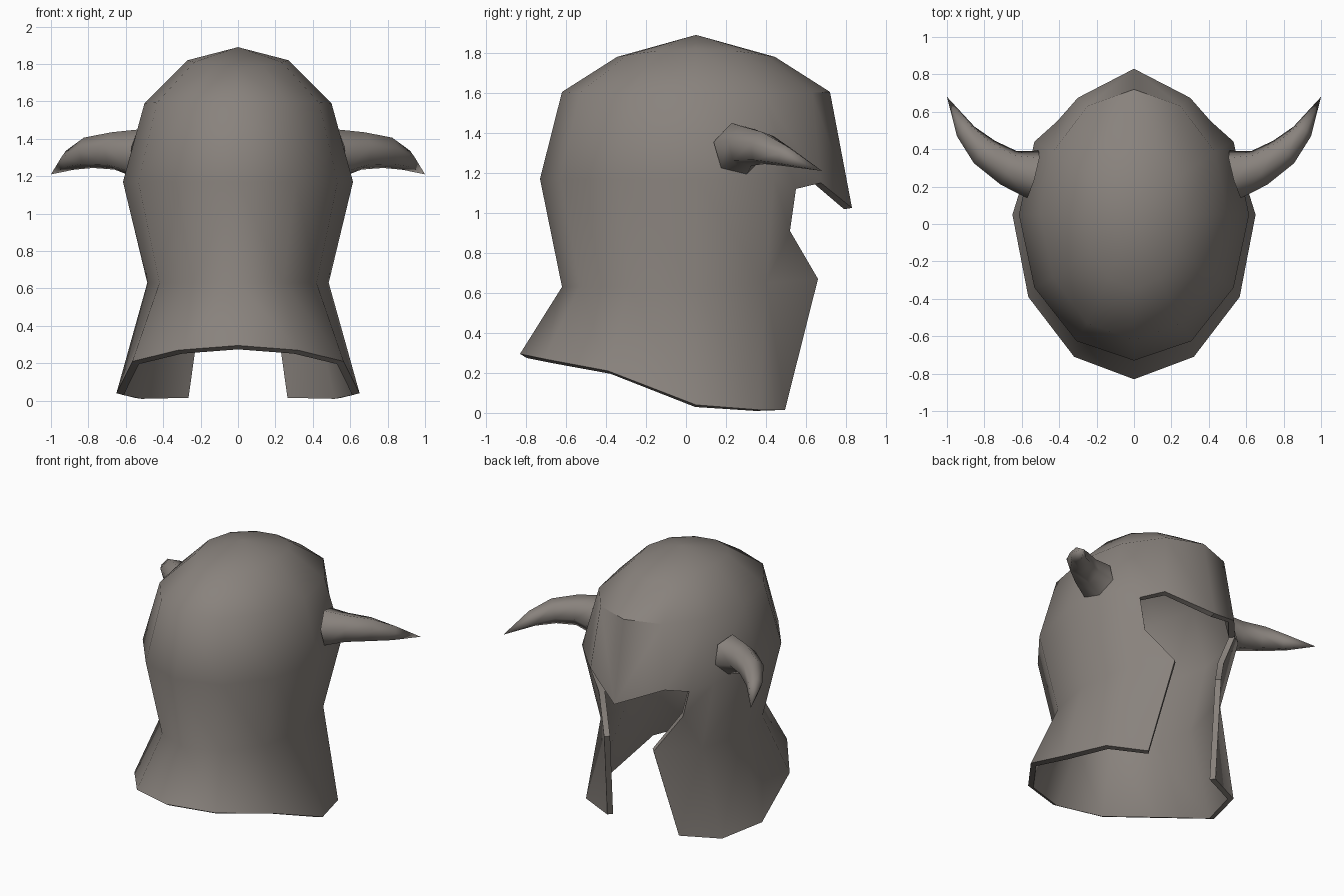
import bpy, bmesh, math
from mathutils import Vector

if "Cube" in bpy.data.objects:
    bpy.data.objects.remove(bpy.data.objects["Cube"])

metal = bpy.data.materials.new("warm grey")
metal.diffuse_color = (0.25, 0.225, 0.205, 1)
metal.use_nodes = True
metal.node_tree.nodes["Principled BSDF"].inputs["Base Color"].default_value = metal.diffuse_color


def finish(ob, angle):
    """Apply modifiers, colour and shade."""
    ob.data.materials.append(metal)
    bpy.ops.object.select_all(action='DESELECT')
    ob.select_set(True)
    bpy.context.view_layer.objects.active = ob
    bpy.ops.object.convert(target='MESH')
    bpy.ops.object.shade_smooth_by_angle(angle=math.radians(angle))


def make(name, bm):
    me = bpy.data.meshes.new(name)
    bm.to_mesh(me)
    bm.free()
    ob = bpy.data.objects.new(name, me)
    bpy.context.collection.objects.link(ob)
    return ob


# Helmet shell: half rings (back to front), mirrored and thickened
bm = bmesh.new()


def ring(rx, ry, z_back, z_side, n):
    pts = []
    for k in range(n):
        a = math.radians(30 * k)
        c = math.cos(a)
        pts.append(bm.verts.new((rx * math.sin(a), 0.05 - ry * c,
                                 z_side + (z_back - z_side) * c * c)))
    return pts


def face(*v):
    bm.faces.new(v)


apex = bm.verts.new((0, 0.05, 1.89))
r1 = ring(0.27, 0.395, 1.78, 1.82, 7)
r2 = ring(0.50, 0.67, 1.605, 1.59, 7)
r3 = ring(0.615, 0.78, 1.17, 1.17, 5)
r4 = ring(0.485, 0.67, 0.63, 0.63, 4)
r4.append(bm.verts.new((0.41, 0.40, 0.65)))
r5 = [bm.verts.new(p) for p in ((0, -0.83, 0.295), (0.32, -0.71, 0.27), (0.565, -0.39, 0.21),
                                (0.65, 0.05, 0.04), (0.55, 0.37, 0.015))]
# Edge of the face opening, from brow peak to bottom of cheek
peak, brow, corner, notch, cheek, foot = [bm.verts.new(p) for p in (
    (0, 0.83, 1.025), (0.30, 0.675, 1.15), (0.41, 0.55, 1.12),
    (0.34, 0.52, 0.91), (0.20, 0.66, 0.67), (0.29, 0.495, 0.015))]
for k in range(6):
    face(apex, r1[k], r1[k + 1])
    face(r1[k], r2[k], r2[k + 1], r1[k + 1])
for a, b in ((r2, r3), (r3, r4), (r4, r5)):
    for k in range(4):
        face(a[k], b[k], b[k + 1], a[k + 1])
face(r2[5], brow, peak, r2[6])
face(r2[4], corner, brow, r2[5])
face(r2[4], r3[4], corner)
face(r3[4], r4[4], notch, corner)
face(r4[4], cheek, notch)
face(r4[4], r5[4], foot, cheek)
bmesh.ops.recalc_face_normals(bm, faces=bm.faces[:])
bm.faces.ensure_lookup_table()
if bm.faces[0].normal.z < 0:
    bmesh.ops.reverse_faces(bm, faces=bm.faces[:])
shell = make("helmet_shell", bm)
mir = shell.modifiers.new("mirror", 'MIRROR')
mir.merge_threshold = 0.002
sol = shell.modifiers.new("thickness", 'SOLIDIFY')
sol.thickness = 0.04
sol.offset = -1
finish(shell, 45)

# Horns: six-sided tapering tube along a curved path, mirrored
path = [((0.54, 0.265, 1.32), 0.135), ((0.67, 0.30, 1.335), 0.103),
        ((0.80, 0.385, 1.325), 0.085), ((0.90, 0.495, 1.285), 0.055)]
tip = Vector((1.0, 0.68, 1.21))
bm = bmesh.new()
centres = [Vector(p) for p, r in path] + [tip]
rings = []
for i, (p, r) in enumerate(path):
    d = (centres[i + 1] - centres[max(i - 1, 0)]).normalized()
    side = d.cross(Vector((0, 0, 1))).normalized()
    up = side.cross(d)
    rings.append([bm.verts.new(centres[i] + r * (math.cos(t) * side + math.sin(t) * up))
                  for t in (math.radians(60 * k + 15) for k in range(6))])
end = bm.verts.new(tip)
bm.faces.new(rings[0])
for k in range(6):
    n = (k + 1) % 6
    for a, b in zip(rings, rings[1:]):
        bm.faces.new((a[k], a[n], b[n], b[k]))
    bm.faces.new((rings[-1][k], rings[-1][n], end))
bmesh.ops.recalc_face_normals(bm, faces=bm.faces[:])
horns = make("horns", bm)
horns.modifiers.new("mirror", 'MIRROR')
finish(horns, 65)
